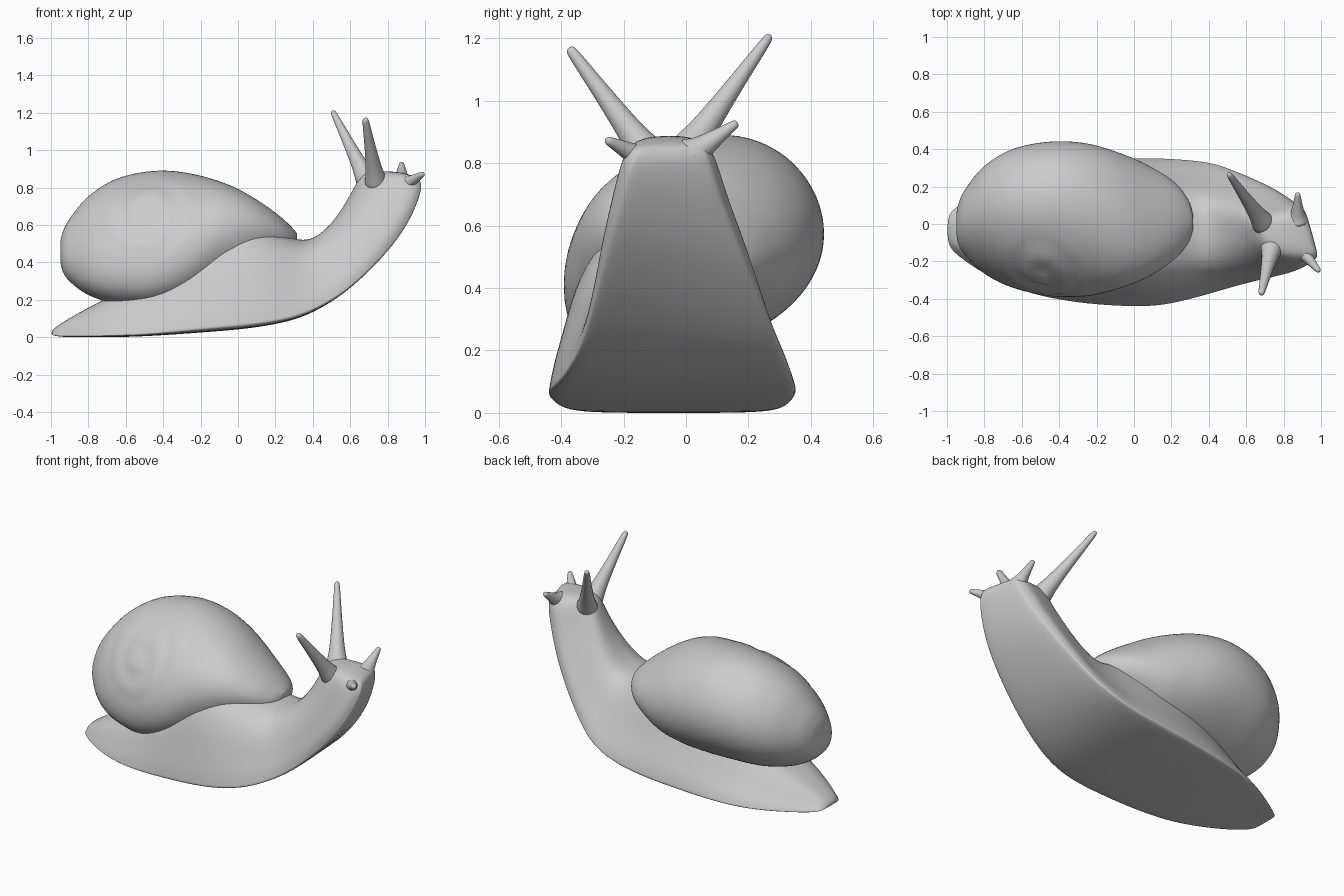
import bpy, bmesh, math
from mathutils import Vector

cube = bpy.data.objects.get("Cube")
if cube:
    bpy.data.objects.remove(cube)

grey = bpy.data.materials.new("plain grey")
grey.use_nodes = True
COLOUR = (0.6, 0.6, 0.6, 1)
grey.diffuse_color = COLOUR
grey.node_tree.nodes["Principled BSDF"].inputs["Base Color"].default_value = COLOUR


def smooth_rows(rows, steps):
    """Catmull-Rom interpolation through rows of numbers."""
    out = []
    for i in range(len(rows) - 1):
        a, b = rows[max(i - 1, 0)], rows[i]
        c, d = rows[i + 1], rows[min(i + 2, len(rows) - 1)]
        for s in range(steps):
            t = s / steps
            out.append([q + 0.5 * t * (r - p + t * (2*p - 5*q + 4*r - w + t * (3*(q - r) + w - p)))
                        for p, q, r, w in zip(a, b, c, d)])
    return out + [list(rows[-1])]


def loft(name, rings, subdivide=0):
    """Skin closed rings of points and cap both ends."""
    bm = bmesh.new()
    loops = [[bm.verts.new(p) for p in ring] for ring in rings]
    n = len(loops[0])
    for a, b in zip(loops, loops[1:]):
        for k in range(n):
            bm.faces.new((a[k], a[(k + 1) % n], b[(k + 1) % n], b[k]))
    bm.faces.new(loops[0])
    bm.faces.new(loops[-1])
    bmesh.ops.recalc_face_normals(bm, faces=bm.faces)
    mesh = bpy.data.meshes.new(name)
    bm.to_mesh(mesh)
    bm.free()
    mesh.materials.append(grey)
    mesh.shade_smooth()
    obj = bpy.data.objects.new(name, mesh)
    bpy.context.collection.objects.link(obj)
    if subdivide:
        mod = obj.modifiers.new("Subdivision", "SUBSURF")
        mod.levels = mod.render_levels = subdivide
    return obj


# Foot, neck and head: sole x, sole z, right edge y, left edge y, top x, top z, sole narrowing
BODY = [
    (-1.0, .012, -.11, .05, -1.0, .035, 0),
    (-.95, 0, -.165, .09, -.94, .08, 0),
    (-.8, 0, -.27, .19, -.79, .165, 0),
    (-.6, 0, -.36, .28, -.58, .27, 0),
    (-.4, .01, -.405, .32, -.38, .41, 0),
    (-.2, .025, -.43, .34, -.18, .59, 0),
    (0, .04, -.44, .35, 0, .63, 0),
    (.15, .06, -.435, .35, .14, .59, 0),
    (.3, .09, -.4, .34, .27, .535, 0),
    (.43, .145, -.365, .325, .35, .515, 0),
    (.56, .23, -.335, .295, .42, .535, .05),
    (.71, .38, -.31, .255, .5, .605, .12),
    (.83, .53, -.285, .21, .57, .7, .19),
    (.905, .66, -.255, .16, .62, .79, .24),
    (.95, .775, -.225, .125, .67, .885, .28),
    (.955, .83, -.2, .1, .75, .888, .28),
    (.935, .86, -.16, .075, .86, .885, .24),
]
# Half sections: share of half width, share of height
SOLE = [(.6, 0), (.95, .01), (1.01, .03), (1.0, .06)]
RIGHT = SOLE + [(.97, .18), (.88, .4), (.77, .68), (.56, .9), (.28, .99)]
LEFT = SOLE + [(.95, .18), (.79, .4), (.63, .68), (.46, .9), (.25, .99)]
SECTION = [(0, 0)] + LEFT + [(0, 1)] + [(-u, h) for u, h in reversed(RIGHT)]
rings = []
for sx, sz, y0, y1, tx, tz, narrow in BODY:
    mid, half = (y0 + y1) / 2, (y1 - y0) / 2
    ring = []
    for u, h in SECTION:
        dy = half * u * (1 - narrow * max(0, 1 - h / .22))
        # the head is turned a little to the right
        ring.append((sx + (tx - sx) * h - narrow * dy, mid + dy, sz + (tz - sz) * h))
    rings.append(ring)
loft("body", rings, 2)

# Shell: x, bottom z, top z, right y, left y, lean of the section
SHELL = [
    (-.95, .41, .51, -.05, .05, .15),
    (-.938, .355, .56, -.11, .11, .18),
    (-.9, .3, .635, -.17, .19, .22),
    (-.8, .23, .755, -.265, .31, .25),
    (-.65, .185, .85, -.34, .4, .26),
    (-.45, .175, .893, -.385, .44, .25),
    (-.25, .2, .875, -.385, .43, .14),
    (-.05, .25, .815, -.335, .37, -.04),
    (.1, .33, .735, -.27, .3, -.14),
    (.22, .4, .65, -.185, .22, -.14),
    (.29, .455, .585, -.1, .13, -.06),
    (.315, .495, .555, -.03, .05, 0),
]
SPIRE = (-.5, .66)


def spiral_groove(p):
    """Depth of the whorl seam on the right side of the shell."""
    if p.y > -.05:
        return 0
    dx, dz = p.x - SPIRE[0], p.z - SPIRE[1]
    r = math.hypot(dx, dz)
    turn = math.atan2(dz, dx) / math.tau
    phase = (r / .13 + turn) % 1
    fade = max(0, 1 - r / .3) * min(1, (-.05 - p.y) / .1)
    return fade * (.022 * math.exp(-((phase - .5) / .16) ** 2) - .018)


SIDES = 72
rings = []
for x, z0, z1, y0, y1, lean in smooth_rows(SHELL, 6):
    my, ry, mz, full = (y0 + y1) / 2, (y1 - y0) / 2, (z0 + z1) / 2, (z1 - z0) / 2
    rz = math.sqrt(max(full ** 2 - (lean * ry) ** 2, .0001))
    sag = .6 * max(lean, 0)
    ring = []
    for k in range(SIDES):
        a = math.tau * k / SIDES
        u = math.cos(a)
        p = Vector((x, my + ry * u, mz + rz * math.sin(a) + ry * (lean * u - sag * u * u)))
        inward = Vector((0, my - p.y, mz - p.z)).normalized()
        ring.append(p + inward * spiral_groove(p))
    rings.append(ring)
loft("shell", rings)


def tentacle(name, base, tip, radius, end):
    """Tapered feeler with a flared root and a blunt rounded tip."""
    base, tip = Vector(base), Vector(tip)
    axis = (tip - base).normalized()
    side = axis.orthogonal().normalized()
    other = axis.cross(side)
    rings = []
    for t, share in ((-.15, 2), (0, 1.4), (.14, 1), (.35, .7), (.6, .4), (.9, .12), (.98, 0), (1, -.5)):
        r = max(end + (radius - end) * share, end * .5)
        c = base.lerp(tip, t)
        rings.append([c + r * (math.cos(a) * side + math.sin(a) * other)
                      for a in (math.tau * k / 12 for k in range(12))])
    loft(name, rings, 1)


tentacle("left_eye_stalk", (.68, .02, .86), (.505, .27, 1.21), .046, .015)
tentacle("right_eye_stalk", (.735, -.14, .85), (.68, -.375, 1.17), .046, .017)
tentacle("left_feeler", (.875, .03, .835), (.875, .165, .93), .042, .013)
tentacle("right_feeler", (.885, -.13, .81), (.992, -.255, .875), .042, .013)
